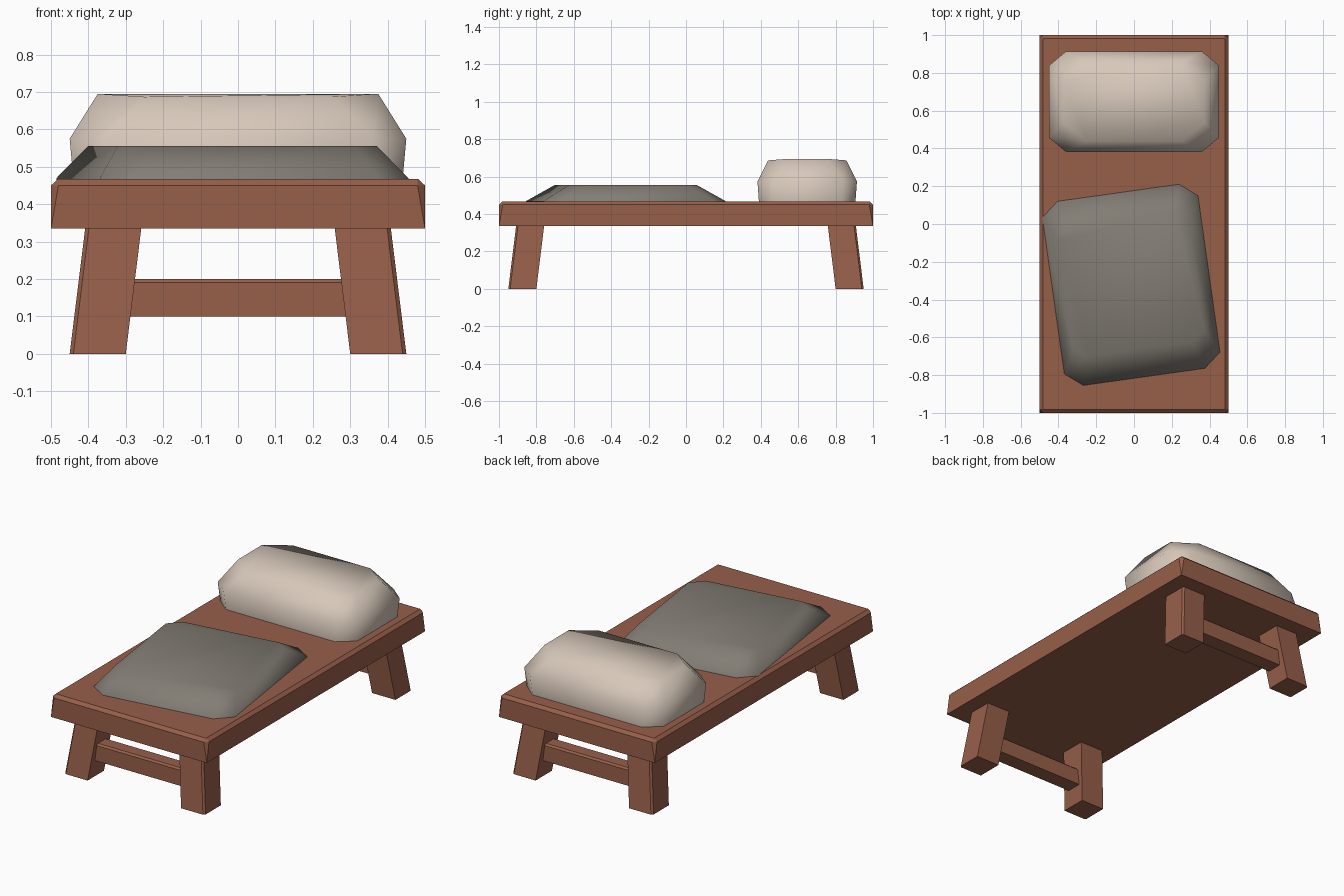
import bpy, bmesh, math
from mathutils import Matrix

if "Cube" in bpy.data.objects:
    bpy.data.objects.remove(bpy.data.objects["Cube"])


def material(name, rgb):
    m = bpy.data.materials.new(name)
    m.diffuse_color = (*rgb, 1)
    m.use_nodes = True
    m.node_tree.nodes["Principled BSDF"].inputs["Base Color"].default_value = m.diffuse_color
    return m


WOOD = material("reddish brown wood", (0.31, 0.115, 0.068))
CREAM = material("cream fabric", (0.68, 0.58, 0.49))
GREY = material("warm grey fabric", (0.225, 0.205, 0.175))


def octagon(hx, hy, cx, cy, z):
    """Rectangle of half size hx, hy with corners cut by cx, cy."""
    ring = []
    for sx, sy, first in ((1, 1, 0), (-1, 1, 1), (-1, -1, 0), (1, -1, 1)):
        pair = [(sx * hx, sy * (hy - cy), z), (sx * (hx - cx), sy * hy, z)]
        ring += pair[::-1] if first else pair
    return ring


def loft(name, rings, mat, smooth=False):
    """Closed skin through rings of equal length."""
    bm = bmesh.new()
    loops = [[bm.verts.new(p) for p in r] for r in rings]
    n = len(loops[0])
    for a, b in zip(loops, loops[1:]):
        for i in range(n):
            j = (i + 1) % n
            bm.faces.new((a[i], a[j], b[j], b[i]))
    bottom = bm.faces.new(loops[0][::-1])
    bm.faces.new(loops[-1])
    for f in bm.faces:
        f.smooth = smooth and f is not bottom
    bmesh.ops.remove_doubles(bm, verts=bm.verts[:], dist=1e-5)
    bmesh.ops.recalc_face_normals(bm, faces=bm.faces[:])
    me = bpy.data.meshes.new(name)
    bm.to_mesh(me)
    bm.free()
    me.materials.append(mat)
    ob = bpy.data.objects.new(name, me)
    bpy.context.collection.objects.link(ob)
    return ob


# Bed board: square at the bottom, corners cut towards the top, bevelled rim
loft("bed_board", [octagon(0.5, 1.0, 0, 0, 0.335),
                   octagon(0.5, 1.0, 0.02, 0.02, 0.45),
                   octagon(0.482, 0.982, 0.002, 0.002, 0.467)], WOOD)

# Splayed legs with a narrow bevel on the outer corner
for sy, end in ((-1, "front"), (1, "back")):
    for sx, side in ((-1, "left"), (1, "right")):
        rings = []
        for z, s in ((0, 0), (0.34, 0.042)):
            pts = ((0.30, 0.80), (0.45, 0.80), (0.45, 0.94), (0.44, 0.95), (0.30, 0.95))
            rings.append([(sx * (x - s), sy * (y - s), z) for x, y in pts])
        loft(f"{end}_{side}_leg", rings, WOOD)

    # Stretcher between the two legs, bevelled along the top
    rings = []
    for z, h in ((0.10, 0.045), (0.19, 0.045), (0.20, 0.035)):
        rings.append([(x, sy * 0.855 + y, z) for x, y in
                      ((-0.32, -h), (0.32, -h), (0.32, h), (-0.32, h))])
    loft(f"{end}_stretcher", rings, WOOD)

# Pillow: plump, with the two ends slightly raised
top = [(x, y, 0.695 if abs(x) > 0.3 else 0.687)
       for x, y, z in octagon(0.375, 0.21, 0.125, 0.10, 0)]
pillow = loft("pillow", [octagon(0.44, 0.258, 0.09, 0.075, 0.465),
                         octagon(0.45, 0.266, 0.09, 0.075, 0.575), top], CREAM, True)
pillow.data.transform(Matrix.Translation((0, 0.648, 0)))

# Folded blanket, lying slightly turned
blanket = loft("blanket", [octagon(0.416, 0.492, 0.091, 0.074, 0.463),
                           octagon(0.416, 0.492, 0.091, 0.074, 0.470),
                           octagon(0.35, 0.345, 0.07, 0.06, 0.555)], GREY, True)
blanket.data.transform(Matrix.Translation((-0.015, -0.322, 0))
                       @ Matrix.Rotation(math.radians(8), 4, 'Z'))
